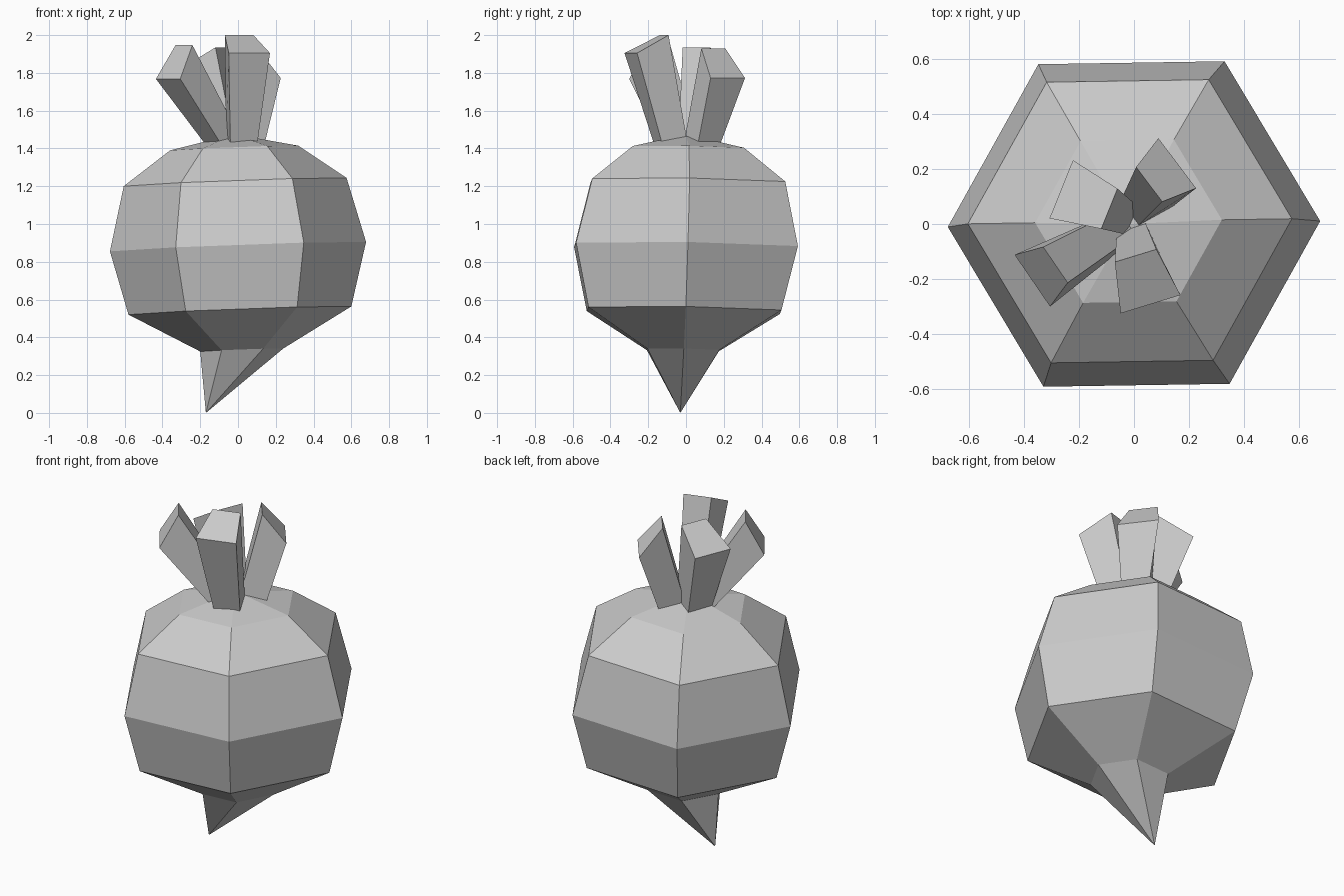
import bpy
import bmesh
from math import radians, sin, cos, pi
from mathutils import Vector

SIDES = 6

default_cube = bpy.data.objects.get("Cube")
if default_cube:
    bpy.data.objects.remove(default_cube, do_unlink=True)

grey = bpy.data.materials.new("plain_grey")
grey.use_nodes = True
color = (0.6, 0.6, 0.6, 1.0)
grey.diffuse_color = color
grey.node_tree.nodes["Principled BSDF"].inputs["Base Color"].default_value = color


def finish(bm, name):
    """Turn a bmesh into a flat-shaded object."""
    bmesh.ops.recalc_face_normals(bm, faces=bm.faces[:])
    mesh = bpy.data.meshes.new(name)
    bm.to_mesh(mesh)
    bm.free()
    mesh.materials.append(grey)
    obj = bpy.data.objects.new(name, mesh)
    bpy.context.collection.objects.link(obj)
    return obj


def bridge(bm, lower, upper):
    count = len(lower)
    for i in range(count):
        j = (i + 1) % count
        bm.faces.new((lower[i], lower[j], upper[j], upper[i]))


def fan(bm, ring, point):
    apex = bm.verts.new(point)
    for i, vert in enumerate(ring):
        bm.faces.new((vert, ring[(i + 1) % len(ring)], apex))


# Bulb: slightly tilted hexagonal rings with a bent root tip
def ring_verts(bm, x, y, z, radius):
    verts = []
    for i in range(SIDES):
        angle = 2 * pi * i / SIDES + radians(0.9)
        dx, dy = radius * cos(angle), radius * sin(angle)
        verts.append(bm.verts.new((x + dx, y + dy, z + 0.037 * dx - 0.015 * dy)))
    return verts


profile = [  # centre x, centre y, height, radius
    (0.02, -0.015, 0.333, 0.22),
    (0.01, -0.01, 0.542, 0.59),
    (0, 0, 0.88, 0.678),
    (-0.015, 0.01, 1.222, 0.59),
    (-0.02, 0.01, 1.402, 0.34),
]
bm = bmesh.new()
rings = [ring_verts(bm, *row) for row in profile]
for lower, upper in zip(rings, rings[1:]):
    bridge(bm, lower, upper)
fan(bm, rings[0], (-0.17, -0.03, 0))
fan(bm, rings[-1], (-0.02, 0, 1.475))
finish(bm, "bulb")


# Stalks: flaring four-sided stubs with slanted ends
def stalk(name, azimuth, shift, outer_r, inner_r, outer_z, inner_z):
    angle = radians(azimuth)
    out = Vector((cos(angle), sin(angle), 0))
    side = Vector((-sin(angle), cos(angle), 0))
    bm = bmesh.new()

    def edge(radius, offset, width, z):
        middle = out * radius + side * offset + Vector((0, 0, z))
        return [bm.verts.new(middle + side * s * width / 2) for s in (-1, 1)]

    def loop(outer, inner):
        return edge(*outer) + edge(*inner)[::-1]

    base = loop((0.152, shift / 2, 0.15, 1.43), (0.01, shift / 2, 0.11, 1.46))
    end = loop((outer_r, shift, 0.228, outer_z), (inner_r, shift, 0.158, inner_z))
    bridge(bm, base, end)
    bm.faces.new(base)
    bm.faces.new(end)
    finish(bm, name)


stalk("front_stalk", -73, -0.028, 0.297, 0.112, 1.905, 2.0)
stalk("right_stalk", 214.4, -0.039, 0.422, 0.32, 1.768, 1.947)
stalk("back_right_stalk", 158, -0.018, 0.293, 0.104, 1.82, 1.935)
stalk("back_left_stalk", 37, 0.082, 0.259, 0.131, 1.773, 1.93)
